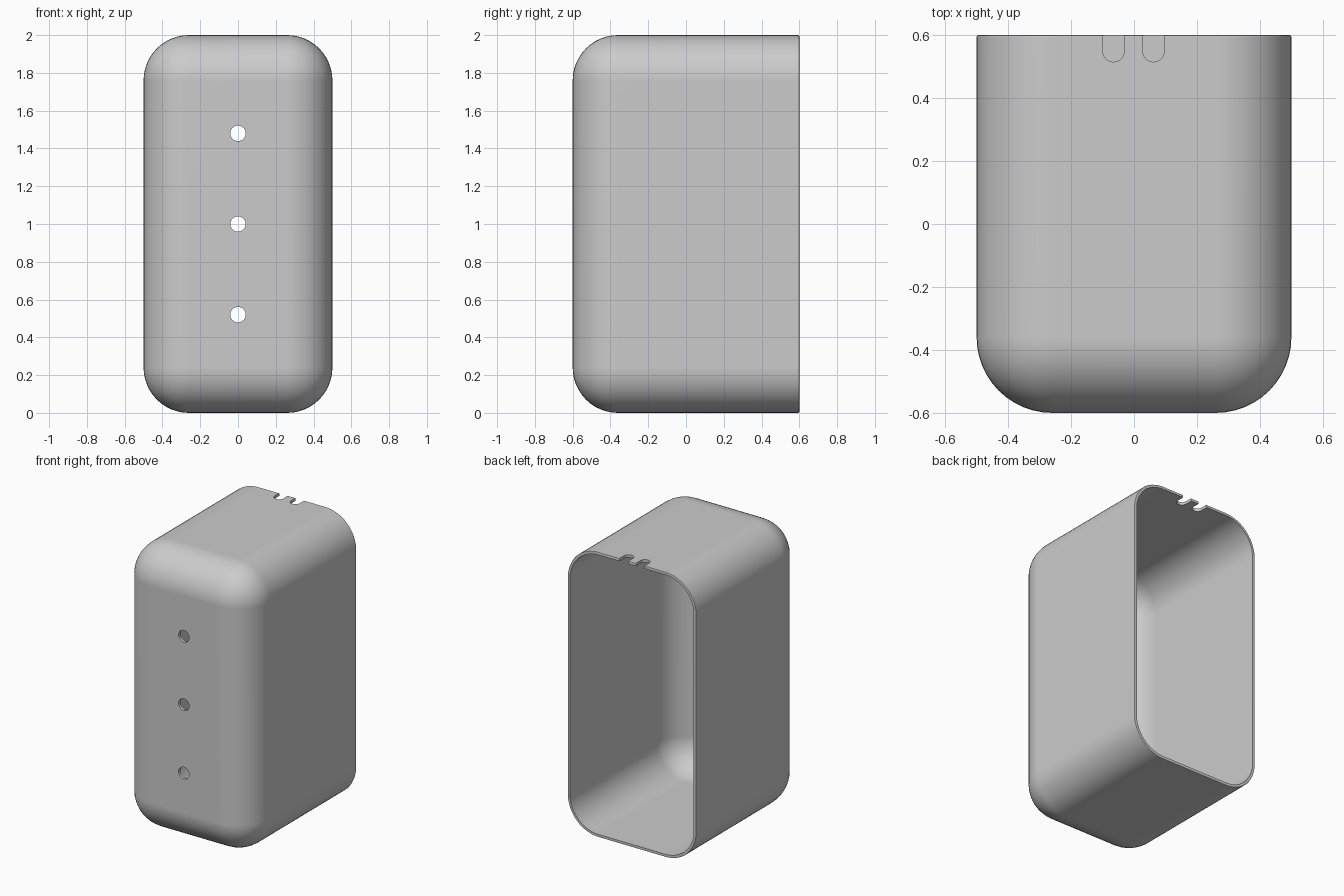
import bpy, bmesh, math
from mathutils import Matrix

cube = bpy.data.objects.get("Cube")
if cube:
    bpy.data.objects.remove(cube, do_unlink=True)

WIDTH, DEPTH, HEIGHT = 1.0, 1.2, 2.0
RADIUS, WALL = 0.24, 0.02
BACK = DEPTH / 2

grey = bpy.data.materials.new("plain_grey")
grey.use_nodes = True
grey.diffuse_color = (0.6, 0.6, 0.6, 1)
grey.node_tree.nodes["Principled BSDF"].inputs["Base Color"].default_value = (0.6, 0.6, 0.6, 1)


def make_object(name, bm):
    bmesh.ops.recalc_face_normals(bm, faces=bm.faces[:])
    mesh = bpy.data.meshes.new(name)
    bm.to_mesh(mesh)
    bm.free()
    mesh.materials.append(grey)
    obj = bpy.data.objects.new(name, mesh)
    bpy.context.scene.collection.objects.link(obj)
    return obj


def rounded_box(name, inset, back, rim=0):
    """Box rounded everywhere except around its back face."""
    bm = bmesh.new()
    bmesh.ops.create_cube(bm, size=1)
    front = -DEPTH / 2 + inset
    for v in bm.verts:
        v.co.x *= WIDTH - 2 * inset
        v.co.y = back if v.co.y > 0 else front
        v.co.z = v.co.z * (HEIGHT - 2 * inset) + HEIGHT / 2

    def on_back(e):
        return all(v.co.y > back - 1e-4 for v in e.verts)

    bmesh.ops.bevel(bm, geom=[e for e in bm.edges if not on_back(e)],
                    offset=RADIUS - inset, segments=12, profile=0.5, affect='EDGES')
    if rim:
        bmesh.ops.bevel(bm, geom=[e for e in bm.edges if on_back(e)],
                        offset=rim, segments=2, profile=0.5, affect='EDGES')
    return make_object(name, bm)


def front_hole(z):
    bm = bmesh.new()
    place = Matrix.Translation((0, -DEPTH / 2, z)) @ Matrix.Rotation(math.pi / 2, 4, 'X')
    bmesh.ops.create_cone(bm, cap_ends=True, segments=32, radius1=0.041,
                          radius2=0.041, depth=0.2, matrix=place)
    return make_object("hole_cutter", bm)


def cable_slot(x, r=0.034, end=0.515):
    """U-shaped outline pushed through the top wall."""
    bm = bmesh.new()
    pts = [(x - r, BACK + 0.1), *[(x - r * math.cos(a), end + r - r * math.sin(a))
           for a in (math.pi * i / 16 for i in range(17))], (x + r, BACK + 0.1)]
    face = bm.faces.new([bm.verts.new((px, py, HEIGHT - 0.1)) for px, py in pts])
    top = bmesh.ops.extrude_face_region(bm, geom=[face])["geom"]
    bmesh.ops.translate(bm, vec=(0, 0, 0.2),
                        verts=[g for g in top if isinstance(g, bmesh.types.BMVert)])
    return make_object("slot_cutter", bm)


# Open-backed shell
shell = rounded_box("housing_shell", 0, BACK, rim=0.006)
cutters = [rounded_box("cavity_cutter", WALL, BACK + 0.2)]

# Three front holes and two slots at the back of the top
cutters += [front_hole(HEIGHT / 2 + dz) for dz in (-0.48, 0, 0.48)]
cutters += [cable_slot(x) for x in (-0.065, 0.062)]

bpy.ops.object.select_all(action='DESELECT')
bpy.context.view_layer.objects.active = shell
shell.select_set(True)
for cutter in cutters:
    cutter.hide_render = True
    mod = shell.modifiers.new("cut", 'BOOLEAN')
    mod.operation = 'DIFFERENCE'
    mod.solver = 'EXACT'
    mod.object = cutter
    bpy.ops.object.modifier_apply(modifier=mod.name)
    bpy.data.objects.remove(cutter, do_unlink=True)

# Smooth rounding with crisp rims
bpy.ops.object.shade_smooth_by_angle(angle=math.radians(30))
weighted = shell.modifiers.new("even_shading", 'WEIGHTED_NORMAL')
weighted.keep_sharp = True
